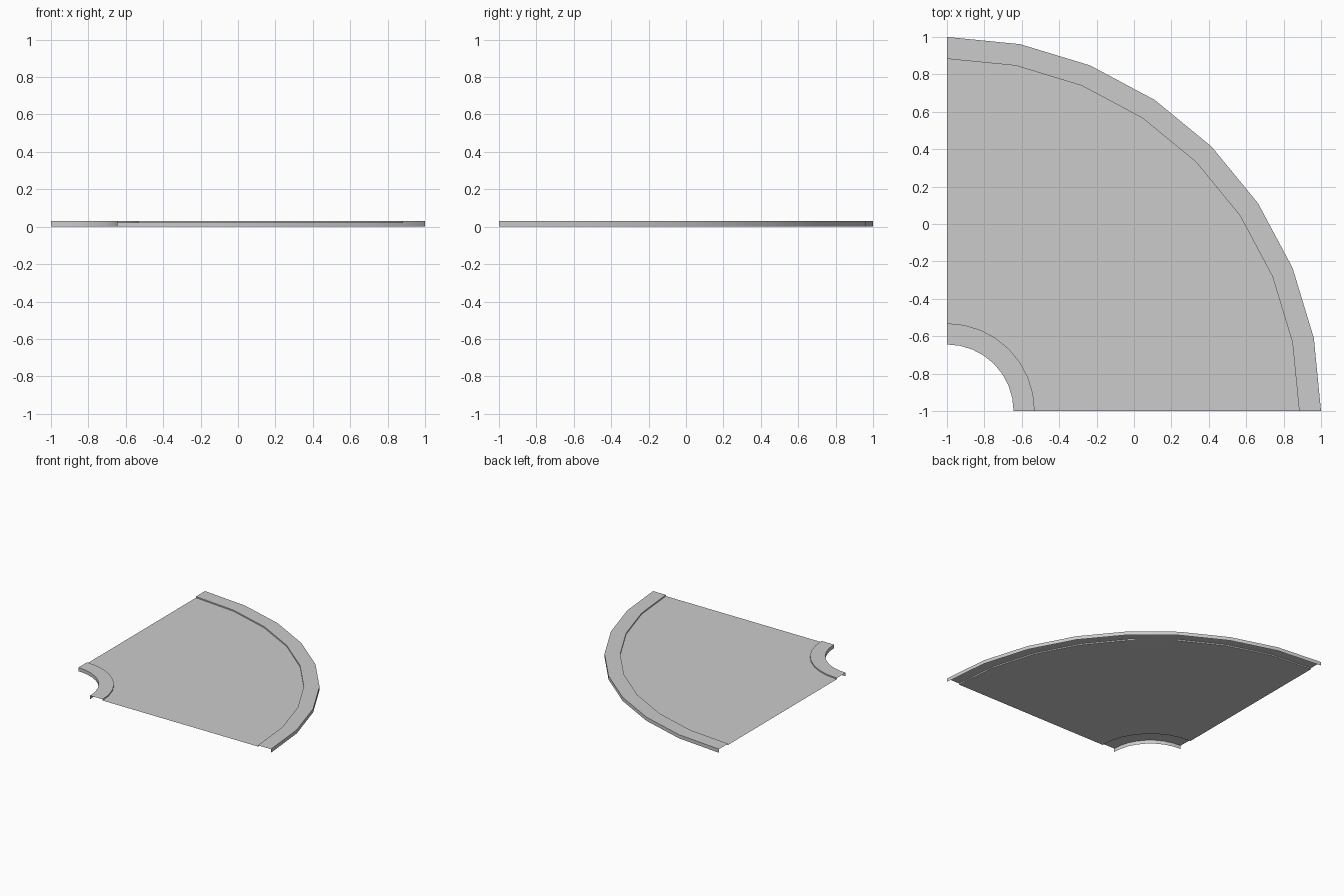
import bpy
from math import sin, cos, radians

if "Cube" in bpy.data.objects:
    bpy.data.objects.remove(bpy.data.objects["Cube"])

SEGMENTS = 8
CORNER = -1.0          # arc centre is the tile corner (-1, -1)
TOP, ROAD = 0.03, 0.02


def sweep(name, profile):
    """Sweep a (radius, height) profile through a quarter turn, open at both ends."""
    n = len(profile)
    verts, faces = [], []
    for i in range(SEGMENTS + 1):
        a = radians(90 * i / SEGMENTS)
        verts += [(CORNER + r * cos(a), CORNER + r * sin(a), z) for r, z in profile]
    for i in range(SEGMENTS):
        for j in range(n - 1):
            k = i * n + j
            faces.append((k, k + 1, k + n + 1, k + n))
    mesh = bpy.data.meshes.new(name)
    mesh.from_pydata(verts, [], faces)
    obj = bpy.data.objects.new(name, mesh)
    bpy.context.collection.objects.link(obj)
    bpy.ops.object.select_all(action='DESELECT')
    obj.select_set(True)
    bpy.context.view_layer.objects.active = obj
    bpy.ops.object.shade_smooth_by_angle(angle=radians(30))
    return obj


# Inner kerb: wall, walkway, step down to the road
sweep("inner_kerb", [(0.356, 0), (0.356, TOP), (0.469, TOP), (0.469, ROAD)])
# Road surface sheet
sweep("road_surface", [(0.469, ROAD), (1.883, ROAD)])
# Outer kerb: step up, walkway, outer wall
sweep("outer_kerb", [(1.883, ROAD), (1.883, TOP), (2.0, TOP), (2.0, 0)])
